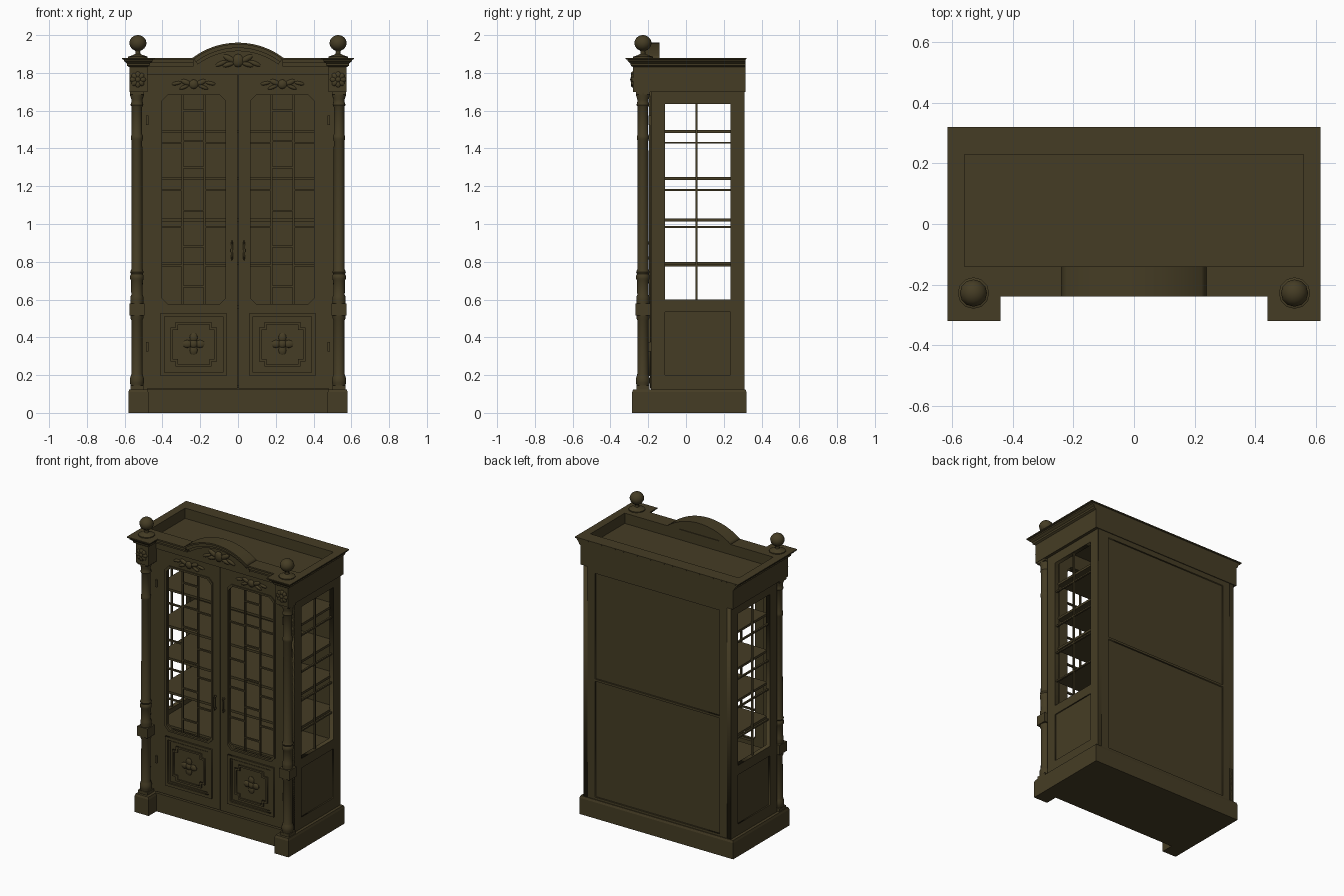
import bpy, bmesh, math
from mathutils import Matrix, Vector

if "Cube" in bpy.data.objects:
    bpy.data.objects.remove(bpy.data.objects["Cube"])

wood = bpy.data.materials.new("dark_olive_wood")
wood.diffuse_color = (0.060, 0.046, 0.018, 1)
wood.use_nodes = True
wood.node_tree.nodes["Principled BSDF"].inputs["Base Color"].default_value = wood.diffuse_color


def finish(name, bm_or_mesh, mirror=False, smooth=False):
    if isinstance(bm_or_mesh, bmesh.types.BMesh):
        me = bpy.data.meshes.new(name)
        bmesh.ops.recalc_face_normals(bm_or_mesh, faces=bm_or_mesh.faces)
        bm_or_mesh.to_mesh(me)
        bm_or_mesh.free()
    else:
        me = bm_or_mesh
    me.materials.clear()
    me.materials.append(wood)
    ob = bpy.data.objects.new(name, me)
    bpy.context.collection.objects.link(ob)
    if smooth:
        bpy.ops.object.select_all(action='DESELECT')
        ob.select_set(True)
        bpy.context.view_layer.objects.active = ob
        bpy.ops.object.shade_smooth_by_angle(angle=math.radians(40))
    if mirror:
        m = ob.modifiers.new("mirror", 'MIRROR')
        m.use_mirror_merge = False
    return ob


def boxes(name, items, mirror=False):
    bm = bmesh.new()
    for x0, x1, y0, y1, z0, z1 in items:
        mat = Matrix.Translation(((x0 + x1) / 2, (y0 + y1) / 2, (z0 + z1) / 2)) @ \
            Matrix.Diagonal((x1 - x0, y1 - y0, z1 - z0, 1))
        bmesh.ops.create_cube(bm, size=1, matrix=mat)
    return finish(name, bm, mirror)


def plate(name, loops, a, b, mirror=False, side=False):
    """Flat board with holes; lies between depths a and b (y, or x if side)."""
    cu = bpy.data.curves.new(name, 'CURVE')
    cu.dimensions = '2D'
    cu.fill_mode = 'BOTH'
    cu.extrude = abs(b - a) / 2
    for pts in loops:
        sp = cu.splines.new('POLY')
        sp.points.add(len(pts) - 1)
        for p, (u, v) in zip(sp.points, pts):
            p.co = (u, v, 0, 1)
        sp.use_cyclic_u = True
    tmp = bpy.data.objects.new("tmp", cu)
    bpy.context.collection.objects.link(tmp)
    dg = bpy.context.evaluated_depsgraph_get()
    me = bpy.data.meshes.new_from_object(tmp.evaluated_get(dg))
    bpy.data.objects.remove(tmp)
    mid = (a + b) / 2
    for v in me.vertices:
        u, w, d = v.co
        v.co = (mid + d, u, w) if side else (u, mid - d, w)
    me.name = name
    return finish(name, me, mirror)


def rect(x0, x1, z0, z1, c=0.0, notch=False):
    if c == 0:
        return [(x0, z0), (x1, z0), (x1, z1), (x0, z1)]
    out = []
    for x, z, sx, sz, flip in ((x0, z0, 1, 1, 0), (x1, z0, -1, 1, 1),
                               (x1, z1, -1, -1, 0), (x0, z1, 1, -1, 1)):
        p = [(x, z + sz * c), (x + sx * c, z)]
        if notch:
            p.insert(1, (x + sx * c, z + sz * c))
        out += p[::-1] if flip else p
    return out


def frame(x0, x1, z0, z1, t, c=0.0, notch=False):
    return [rect(x0, x1, z0, z1, c, notch), rect(x0 + t, x1 - t, z0 + t, z1 - t, c, notch)]


def loft(name, rings):
    bm = bmesh.new()
    vs = [[bm.verts.new(p) for p in r] for r in rings]
    n = len(vs[0])
    for r0, r1 in zip(vs, vs[1:]):
        for i in range(n):
            bm.faces.new((r0[i], r0[(i + 1) % n], r1[(i + 1) % n], r1[i]))
    bm.faces.new(vs[0])
    bm.faces.new(vs[-1])
    return finish(name, bm)


def lathe(name, profile, cx, cy, segs=16):
    bm = bmesh.new()
    vs = [[bm.verts.new((cx + r * math.cos(2 * math.pi * i / segs),
                         cy + r * math.sin(2 * math.pi * i / segs), z)) for i in range(segs)]
          for r, z in profile]
    for r0, r1 in zip(vs, vs[1:]):
        for i in range(segs):
            bm.faces.new((r0[i], r0[(i + 1) % segs], r1[(i + 1) % segs], r1[i]))
    bm.faces.new(vs[0])
    bm.faces.new(vs[-1])
    return finish(name, bm, True, True)


def carving(name, blobs, mirror=True):
    """Flattened leaf shapes: x, y, z, half width, half depth, half height, tilt."""
    bm = bmesh.new()
    for x, y, z, sx, sy, sz, t in blobs:
        mat = Matrix.Translation((x, y, z)) @ Matrix.Rotation(t, 4, 'Y') @ Matrix.Diagonal((sx, sy, sz, 1))
        bmesh.ops.create_uvsphere(bm, u_segments=10, v_segments=6, radius=1, matrix=mat)
    return finish(name, bm, mirror, True)


def rosette(name, x, y, z, r, n):
    b = [(x, y, z, r * .4, .014, r * .4, 0)]
    for i in range(n):
        a = 2 * math.pi * i / n
        b.append((x + .58 * r * math.cos(a), y, z + .58 * r * math.sin(a), r * .45, .010, r * .36, -a))
    return carving(name, b)


def outline(o, z, xs=0.575, back=0.315, mid=-0.20, grow=0.0):
    """Plan of the cabinet with projecting front corner posts."""
    x, f, xi = xs + o, -0.28 - o, 0.48 - o
    return [(-x, back, z), (-x, f, z), (-xi, f, z), (-xi, mid - grow, z),
            (xi, mid - grow, z), (xi, f, z), (x, f, z), (x, back, z)]


# plinth
loft("plinth", [outline(.005, 0, back=.32), outline(.005, .11, back=.32), outline(0, .125)])

# frieze, cornice and recessed top tray
def inner(z):
    return [(-.56, .23, z), (-.56, -.14, z), (-.45, -.14, z), (-.44, -.14, z),
            (.44, -.14, z), (.45, -.14, z), (.56, -.14, z), (.56, .23, z)]
loft("cornice", [outline(0, 1.79), outline(0, 1.83), outline(.012, 1.838), outline(.014, 1.85),
                 outline(.028, 1.862), outline(.03, 1.87), outline(.04, 1.873, back=.32),
                 outline(.04, 1.88, back=.32), inner(1.88), inner(1.81)])
boxes("side_frieze", [(.48, .575, -.28, .315, 1.70, 1.79)], True)
boxes("back_frieze", [(-.48, .48, .28, .315, 1.70, 1.79)])
steps = [(-.215, 1.835, 0.045), (-.23, 1.852, 0.028), (-.24, 1.87, 0.01)]
boxes("front_cornice_moulding", [(.235, .47, y, -.19, z, 1.88) for y, z, d in steps], True)

# arched pediment
R, CZ = 0.40, 1.56
def arc(r, n=24):
    a = math.asin(.24 / R)
    return [(r * math.sin(-a + 2 * a * i / n), CZ + r * math.cos(-a + 2 * a * i / n)) for i in range(n + 1)]
for k, (y, z, d) in enumerate(steps):
    plate(f"pediment_arch_{k + 1}", [arc(R) + arc(R - d)[::-1]], y, -.14)
plate("pediment_panel", [arc(R - .01) + [(.23, 1.82), (-.23, 1.82)]], -.203, -.145)
carving("pediment_carving", [(0, -.207, 1.865, .03, .016, .035, 0)] + [
    b for s in (-1, 1) for b in ((s * .045, -.205, 1.875, .04, .012, .016, s * -.5),
                                 (s * .05, -.205, 1.845, .035, .012, .013, s * .3),
                                 (s * .09, -.205, 1.85, .035, .010, .012, s * .4))], False)

# side walls, their lower panels, and glazing bars
plate("side_wall", [rect(-.185, .31, .125, 1.70), rect(-.11, .235, .6, 1.635),
                    rect(-.11, .235, .2, .535)], .525, .555, True, True)
boxes("side_lower_panel", [(.53, .547, -.115, .24, .195, .54)], True)
boxes("side_glazing_bars", [(.534, .546, .050, .060, .6, 1.635)] +
      [(.534, .546, -.11, .235, z - .005, z + .005) for z in (1.43, 1.18, .985, .78)], True)

# back panel with frame
boxes("back_panel", [(-.53, .53, .285, .30, .125, 1.72)])
plate("back_frame", [rect(-.55, .55, .125, 1.71), rect(-.47, .47, .14, .93),
                     rect(-.47, .47, .945, 1.665)], .295, .31)

# shelves and floor
boxes("shelves", [(-.53, .53, -.12, .29, z - .008, z + .008) for z in (1.49, 1.24, 1.02, .79, .56, .14)])

# front stiles beside the doors
boxes("front_stile", [(.48, .555, -.185, -.15, .125, 1.72)], True)

# doors
plate("door", [rect(.002, .48, .13, 1.788), rect(.06, .41, .57, 1.69, .03)], -.19, -.16, True)
plate("door_window_moulding", frame(.055, .415, .565, 1.695, .012, .03), -.197, -.18, True)
bars = [(x - .005, x + .005, -.183, -.170, .57, 1.69) for x in (.177, .293)]
for z in (1.43, 1.18, .985, .78):
    bars += [(x0, x0 + .117, -.183, -.170, z - .005, z + .005) for x0 in (.06, .293)]
bars += [(.177, .293, -.183, -.170, z - .005, z + .005) for z in (1.60, 1.44, 1.30, 1.07, .88, .67)]
boxes("door_glazing_bars", bars, True)
plate("door_panel_outer_moulding", frame(.06, .41, .195, .53, .02), -.202, -.18, True)
plate("door_panel_middle_moulding", frame(.085, .385, .22, .505, .008), -.196, -.18, True)
plate("door_panel_inner_moulding", frame(.112, .358, .245, .48, .012, .028, True), -.20, -.18, True)
rosette("door_rosette", .235, -.192, .365, .058, 4)
carving("door_top_carving", [(.235, -.193, 1.74, .025, .014, .025, 0)] + [
    b for s in (-1, 1) for b in ((.235 + s * .04, -.191, 1.75, .03, .010, .014, s * -.4),
                                 (.235 + s * .05, -.191, 1.725, .03, .010, .010, s * .4),
                                 (.235 + s * .09, -.191, 1.745, .028, .009, .010, s * .2))])

# handles and hinges
carving("door_handle", [(.032, -.208, .86, .007, .006, .055, 0), (.032, -.198, .90, .006, .012, .008, 0),
                        (.032, -.198, .82, .006, .012, .008, 0)])
boxes("hinge", [(.474, .486, -.198, -.185, z - .025, z + .025) for z in (1.55, .35)], True)

# corner columns
lathe("column", [(.034, .125), (.034, .15), (.038, .16), (.038, .18), (.033, .195), (.030, .205), (.029, .49),
                 (.034, .50), (.034, .60), (.034, .615), (.030, .625), (.031, .70), (.036, .71), (.036, .725),
                 (.031, .735), (.036, .745), (.030, .76), (.028, 1.44), (.032, 1.45), (.032, 1.465),
                 (.028, 1.475), (.028, 1.62), (.034, 1.63), (.030, 1.645), (.030, 1.66), (.038, 1.685),
                 (.038, 1.70)], .535, -.228)
boxes("column_block", [(.496, .574, -.267, -.189, .515, .58), (.500, .570, -.263, -.193, .125, .145),
                       (.498, .572, -.266, -.19, 1.685, 1.70)], True)
rosette("corner_rosette", .53, -.282, 1.765, .042, 8)

# ball finials
ball = [(.045 * math.sin(math.radians(a)), 1.958 - .042 * math.cos(math.radians(a)))
        for a in range(20, 171, 15)]
lathe("finial", [(.052, 1.88), (.052, 1.886), (.03, 1.893), (.014, 1.90), (.012, 1.912)] + ball,
      .53, -.228, 12)
